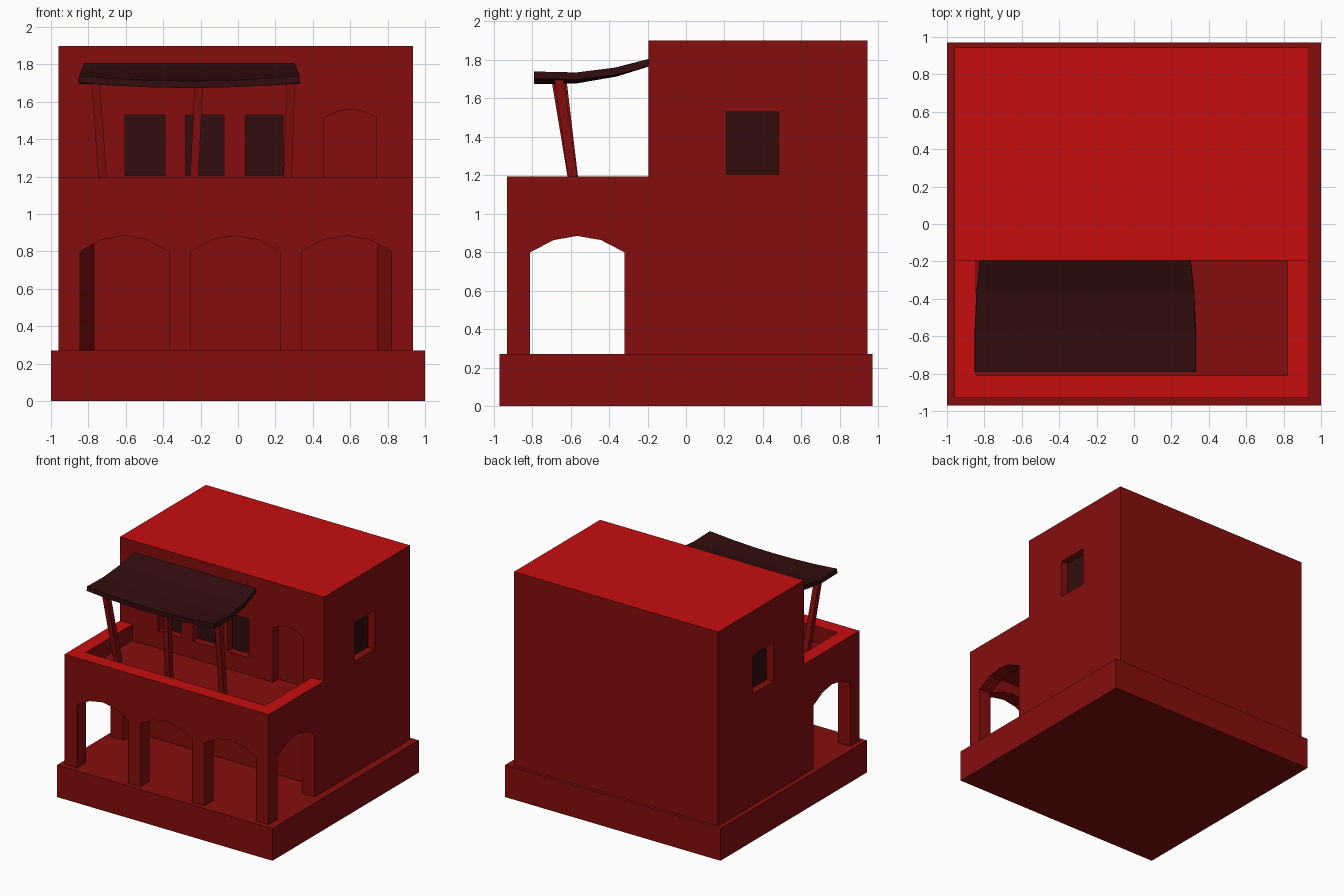
import bpy, bmesh
from mathutils import Vector

cube = bpy.data.objects.get("Cube")
if cube:
    bpy.data.objects.remove(cube, do_unlink=True)


def material(name, rgb):
    m = bpy.data.materials.new(name)
    m.use_nodes = True
    m.diffuse_color = (*rgb, 1)
    m.node_tree.nodes["Principled BSDF"].inputs["Base Color"].default_value = (*rgb, 1)
    return m


WALL = material("wall red", (0.235, 0.004, 0.004))
ROOF = material("bright roof red", (0.57, 0.004, 0.004))
DARK = material("dark brown", (0.032, 0.004, 0.004))


def finish(name, bm, *mats):
    bmesh.ops.recalc_face_normals(bm, faces=bm.faces)
    mesh = bpy.data.meshes.new(name)
    bm.to_mesh(mesh)
    bm.free()
    for m in mats:
        mesh.materials.append(m)
    obj = bpy.data.objects.new(name, mesh)
    bpy.context.collection.objects.link(obj)
    return obj


def prism(name, outline, axis, lo, hi, mat=WALL):
    """Extrude a 2D outline along the x, y or z axis."""
    def place(a, b, c):
        return {"x": (c, a, b), "y": (a, c, b), "z": (a, b, c)}[axis]
    bm = bmesh.new()
    face = bm.faces.new([bm.verts.new(place(a, b, lo)) for a, b in outline])
    out = bmesh.ops.extrude_face_region(bm, geom=[face])
    move = Vector(place(0, 0, hi - lo))
    bmesh.ops.translate(bm, vec=move, verts=[v for v in out["geom"] if isinstance(v, bmesh.types.BMVert)])
    return finish(name, bm, mat)


def rect(a0, a1, b0, b1):
    return [(a0, b0), (a1, b0), (a1, b1), (a0, b1)]


def arch(a0, a1, base, spring, rise):
    """Door-shaped outline with a four-segment arched head."""
    head = [(a1 + (a0 - a1) * i / 4, spring + rise * h)
            for i, h in enumerate((0, 0.75, 1, 0.75, 0))]
    return [(a0, base), (a1, base)] + head


# Building dimensions
LEFT, RIGHT, FRONT, BACK = -0.96, 0.935, -0.93, 0.945
IN_L, IN_R, IN_F, UPPER = -0.845, 0.82, -0.81, -0.195
BASE, PARAPET, FLOOR, TOP = 0.27, 1.195, 1.06, 1.9
RECESS = 0.07

prism("plinth", rect(-1, 1, -0.97, 0.97), "z", 0, BASE)

# House body: low front storey with a tall block behind
body = [(FRONT, BASE), (BACK, BASE), (BACK, TOP), (UPPER, TOP), (UPPER, PARAPET), (FRONT, PARAPET)]
house = prism("house_walls", body, "x", LEFT, RIGHT)

cutters = []


def cut(outline, axis, lo, hi):
    c = prism("opening_cutter", outline, axis, lo, hi)
    c.hide_render = True
    cutters.append(c)


# Terrace well and porch room
cut(rect(IN_L, IN_R, IN_F, UPPER), "z", FLOOR, 1.3)
porch = [(IN_L, IN_F), (IN_R, IN_F), (IN_R, -0.32), (0.745, -0.15), (-0.77, -0.15), (IN_L, -0.32)]
cut(porch, "z", 0.2, 0.97)

# Porch arches on the front and both sides
for a, b in ((IN_L, -0.37), (-0.255, 0.225), (0.34, IN_R)):
    cut(arch(a, b, 0.2, 0.8, 0.085), "y", -1.1, -0.75)
for lo, hi in ((-1.1, -0.8), (0.78, 1.1)):
    cut(arch(IN_F, -0.32, 0.2, 0.8, 0.085), "x", lo, hi)

# Terrace door niche
cut(arch(0.46, 0.74, FLOOR, 1.515, 0.045), "y", -0.3, UPPER + RECESS)

# Windows: recess plus a dark pane at the back
for i, (a, b) in enumerate(((-0.605, -0.39), (-0.28, -0.075), (0.04, 0.24))):
    pane = rect(a, b, 1.205, 1.53)
    cut(pane, "y", -0.3, UPPER + RECESS)
    prism(f"front_window_pane_{i + 1}", pane, "y", UPPER + RECESS - 0.006, UPPER + RECESS, DARK)
side_pane = rect(0.21, 0.48, 1.205, 1.53)
for name, wall, s in (("left", RIGHT, 1), ("right", LEFT, -1)):
    inner = wall - s * RECESS
    cut(side_pane, "x", *sorted((inner, wall + s * 0.1)))
    prism(f"{name}_window_pane", side_pane, "x", *sorted((inner, inner + s * 0.006)), DARK)

for c in cutters:
    mod = house.modifiers.new("opening", "BOOLEAN")
    mod.operation = "DIFFERENCE"
    mod.solver = "EXACT"
    mod.object = c
bpy.context.view_layer.update()
cut_mesh = bpy.data.meshes.new_from_object(house.evaluated_get(bpy.context.evaluated_depsgraph_get()))
house.modifiers.clear()
house.data = cut_mesh
for c in cutters:
    bpy.data.objects.remove(c, do_unlink=True)

# Bright paint on the roof and the parapet top
cut_mesh.materials.clear()
for m in (WALL, ROOF):
    cut_mesh.materials.append(m)
for p in cut_mesh.polygons:
    on_top = min(abs(p.center.z - PARAPET), abs(p.center.z - TOP)) < 0.004
    p.material_index = int(on_top and p.normal.z > 0.9)

# Sagging awning sheet: rows run from the front edge to the wall
rows = ((-0.79, 1.74, 0.59), (-0.57, 1.735, 0.59), (-0.37, 1.76, 0.582), (UPPER, 1.805, 0.562))
bm = bmesh.new()
grid = []
for k, (y, z, half) in enumerate(rows):
    sag = 0.028 * (1 - k / 3)
    grid.append([bm.verts.new((-0.26 + half * t, y, z - sag * (1 - t * t)))
                 for t in (-1, -0.67, -0.33, 0, 0.33, 0.67, 1)])
for r0, r1 in zip(grid, grid[1:]):
    for i in range(len(r0) - 1):
        bm.faces.new((r0[i], r0[i + 1], r1[i + 1], r1[i]))
awning = finish("awning", bm, DARK)
thick = awning.modifiers.new("thickness", "SOLIDIFY")
thick.thickness = 0.038
thick.offset = -1

# Leaning awning posts
for i, (top_x, top_y, foot_x) in enumerate(((-0.76, -0.675, -0.715), (-0.21, -0.645, -0.24), (0.283, -0.66, 0.26))):
    bm = bmesh.new()
    bmesh.ops.create_cube(bm, size=1)
    for v in bm.verts:
        up = v.co.z > 0
        cx, cy, z = (top_x, top_y, 1.695) if up else (foot_x, -0.57, FLOOR)
        v.co = (cx + v.co.x * 0.045, cy + v.co.y * 0.048, z)
    finish(f"awning_post_{i + 1}", bm, WALL)
